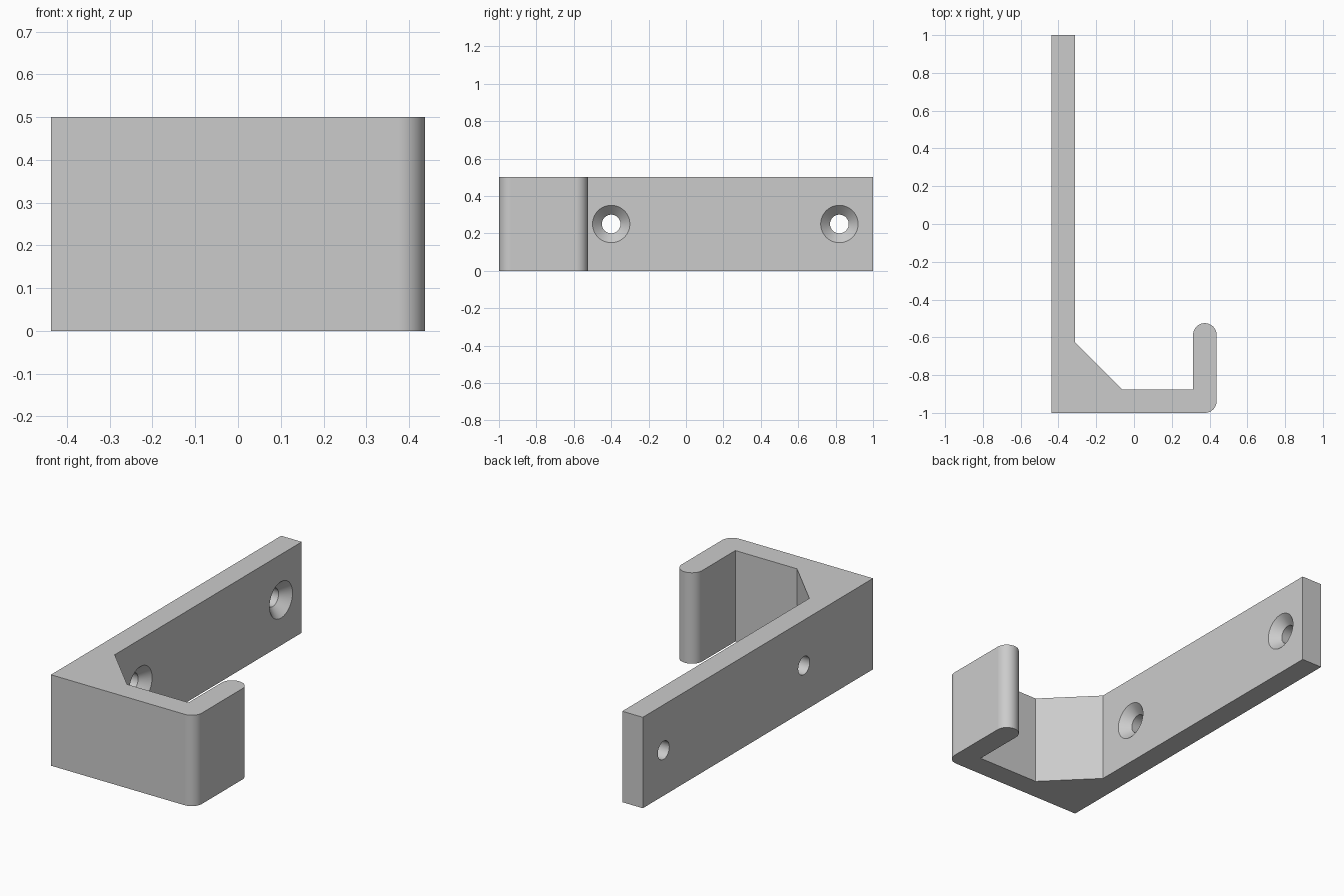
import bpy, bmesh
from math import cos, sin, radians, pi
from mathutils import Matrix, Vector

cube = bpy.data.objects.get("Cube")
if cube:
    bpy.data.objects.remove(cube, do_unlink=True)

HEIGHT = 0.5
WALL = 0.125
HALF_X = 0.4375
ROUND = WALL / 2
TIP_Y = -0.525

grey = bpy.data.materials.new("plain grey")
grey.use_nodes = True
colour = (0.6, 0.6, 0.6, 1)
grey.diffuse_color = colour
grey.node_tree.nodes["Principled BSDF"].inputs["Base Color"].default_value = colour


def make_object(name, bm):
    bmesh.ops.recalc_face_normals(bm, faces=bm.faces)
    mesh = bpy.data.meshes.new(name)
    bm.to_mesh(mesh)
    bm.free()
    mesh.materials.append(grey)
    obj = bpy.data.objects.new(name, mesh)
    bpy.context.collection.objects.link(obj)
    return obj


def arc(cx, cy, r, start, end, steps):
    angles = [radians(start + (end - start) * i / steps) for i in range(steps + 1)]
    return [(cx + r * cos(a), cy + r * sin(a)) for a in angles]


# Hook bracket: J-shaped outline pulled up to full height
inner = -HALF_X + WALL
floor = -1 + WALL
outline = [(-HALF_X, 1), (-HALF_X, -1)]
outline += arc(HALF_X - ROUND, -1 + ROUND, ROUND, -90, 0, 12)
outline += arc(HALF_X - ROUND, TIP_Y - ROUND, ROUND, 0, 180, 24)
outline += [(HALF_X - WALL, floor), (inner + 0.25, floor),
            (inner, floor + 0.25), (inner, 1)]

bm = bmesh.new()
base = bm.faces.new([bm.verts.new((x, y, 0)) for x, y in outline])
top = bmesh.ops.extrude_face_region(bm, geom=[base])
bmesh.ops.translate(bm, vec=(0, 0, HEIGHT),
                    verts=[g for g in top["geom"] if isinstance(g, bmesh.types.BMVert)])
bracket = make_object("hook_bracket", bm)


# Countersunk screw holes: a revolved profile of (x, radius) cut through the wall
def screw_cutter(y):
    bm = bmesh.new()
    bore, sink, over = 0.05, 0.1, 0.02
    profile = [(-HALF_X - over, 0), (-HALF_X - over, bore), (inner - bore, bore),
               (inner + over, sink + over), (inner + over, 0)]
    verts = [bm.verts.new((x, 0, r)) for x, r in profile]
    edges = [bm.edges.new(pair) for pair in zip(verts, verts[1:])]
    bmesh.ops.spin(bm, geom=verts + edges, cent=(0, 0, 0), axis=(1, 0, 0),
                   angle=2 * pi, steps=48)
    bmesh.ops.remove_doubles(bm, verts=bm.verts, dist=0.0001)
    bmesh.ops.translate(bm, verts=bm.verts, vec=(0, y, HEIGHT / 2))
    cutter = make_object("screw_hole_cutter", bm)
    cutter.hide_render = True
    return cutter


bpy.ops.object.select_all(action="DESELECT")
bpy.context.view_layer.objects.active = bracket
bracket.select_set(True)
for y in (-0.4, 0.82):
    cutter = screw_cutter(y)
    cut = bracket.modifiers.new("screw hole", "BOOLEAN")
    cut.operation = "DIFFERENCE"
    cut.solver = "EXACT"
    cut.object = cutter
    bpy.ops.object.modifier_apply(modifier=cut.name)
    bpy.data.objects.remove(cutter, do_unlink=True)

# Smooth rounds, crisp edges and flat large faces
bpy.ops.object.shade_smooth_by_angle(angle=radians(30))
flat = bracket.modifiers.new("flat faces", "WEIGHTED_NORMAL")
flat.keep_sharp = True
